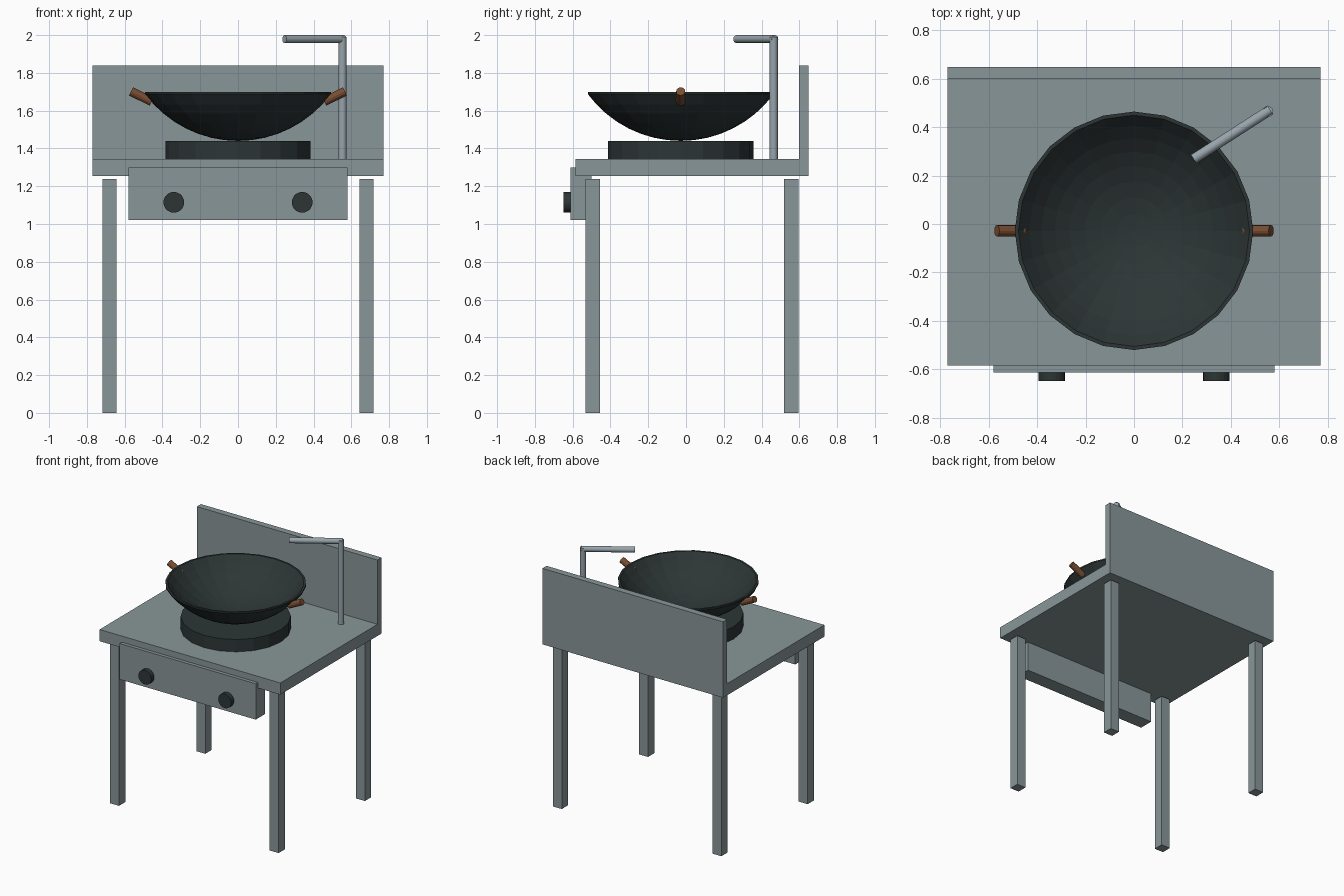
import bpy, bmesh, math
from mathutils import Vector

if "Cube" in bpy.data.objects:
    bpy.data.objects.remove(bpy.data.objects["Cube"])


def material(name, rgb):
    m = bpy.data.materials.new(name)
    m.diffuse_color = (*rgb, 1)
    m.use_nodes = True
    m.node_tree.nodes["Principled BSDF"].inputs["Base Color"].default_value = m.diffuse_color
    return m


STEEL = material("brushed steel", (0.25, 0.305, 0.315))
PIPE = material("light pipe steel", (0.31, 0.37, 0.41))
IRON = material("dark iron", (0.026, 0.036, 0.036))
WOOD = material("brown wood", (0.19, 0.075, 0.032))


def finish(name, bm, mat):
    bmesh.ops.recalc_face_normals(bm, faces=bm.faces)
    me = bpy.data.meshes.new(name)
    bm.to_mesh(me)
    bm.free()
    me.materials.append(mat)
    ob = bpy.data.objects.new(name, me)
    bpy.context.collection.objects.link(ob)
    return ob


def box(name, lo, hi, mat):
    bm = bmesh.new()
    bmesh.ops.create_cube(bm, size=1)
    for v in bm.verts:
        v.co = Vector([(a + b) / 2 + c * (b - a) for a, b, c in zip(lo, hi, v.co)])
    return finish(name, bm, mat)


def rod(name, a, b, r, sides, mat, smooth=False):
    a, b = Vector(a), Vector(b)
    bm = bmesh.new()
    bmesh.ops.create_cone(bm, cap_ends=True, segments=sides, radius1=r, radius2=r,
                          depth=(b - a).length)
    q = (b - a).to_track_quat('Z', 'Y')
    for v in bm.verts:
        v.co = q @ v.co + (a + b) / 2
    if smooth:
        for f in bm.faces:
            f.smooth = len(f.verts) == 4
        for e in bm.edges:
            e.smooth = all(len(f.verts) == 4 for f in e.link_faces)
    return finish(name, bm, mat)


# Table top, splash back and control panel
box("table_top", (-0.77, -0.585, 1.255), (0.77, 0.648, 1.345), STEEL)
box("splash_back", (-0.77, 0.598, 1.345), (0.77, 0.648, 1.84), STEEL)
box("control_panel", (-0.58, -0.612, 1.022), (0.58, -0.5, 1.298), STEEL)

# Legs
for sx, side in ((-1, "left"), (1, "right")):
    for y, end in ((-0.493, "front"), (0.557, "back")):
        x = 0.68 * sx
        box(f"{end}_{side}_leg", (x - 0.038, y - 0.038, 0),
            (x + 0.038, y + 0.038, 1.238), STEEL)

# Knobs
for sx, side in ((-1, "left"), (1, "right")):
    rod(f"{side}_knob", (0.34 * sx, -0.605, 1.115), (0.34 * sx, -0.648, 1.115),
        0.055, 20, IRON)

# Burner
CY = -0.028
rod("burner", (0, CY, 1.345), (0, CY, 1.44), 0.385, 20, IRON)


# Wok: two spherical caps joined at the rim, spun round
def cap(radius, low, high, n=8):
    h = high - low
    big = (radius * radius + h * h) / (2 * h)
    top = math.asin(radius / big)
    return [(big * math.sin(top * i / n), low + big * (1 - math.cos(top * i / n)))
            for i in range(n + 1)]


profile = cap(0.492, 1.44, 1.688) + [(0.492, 1.699)] + cap(0.477, 1.458, 1.699)[::-1]
bm = bmesh.new()
vs = [bm.verts.new((r, CY, z)) for r, z in profile]
es = [bm.edges.new(p) for p in zip(vs, vs[1:])]
bmesh.ops.spin(bm, geom=vs + es, cent=(0, CY, 0), axis=(0, 0, 1),
               angle=math.tau, steps=24)
bmesh.ops.remove_doubles(bm, verts=bm.verts, dist=0.0005)
finish("wok", bm, IRON)

# Wok handles
for sx, side in ((-1, "left"), (1, "right")):
    rod(f"{side}_wok_handle", (0.457 * sx, CY, 1.648), (0.566 * sx, CY, 1.702),
        0.024, 12, WOOD)

# Water tap: upright and swung arm
rod("tap_upright", (0.553, 0.464, 1.345), (0.553, 0.464, 1.99), 0.022, 16, PIPE, True)
rod("tap_arm", (0.562, 0.471, 1.979), (0.246, 0.268, 1.979), 0.021, 16, PIPE, True)
